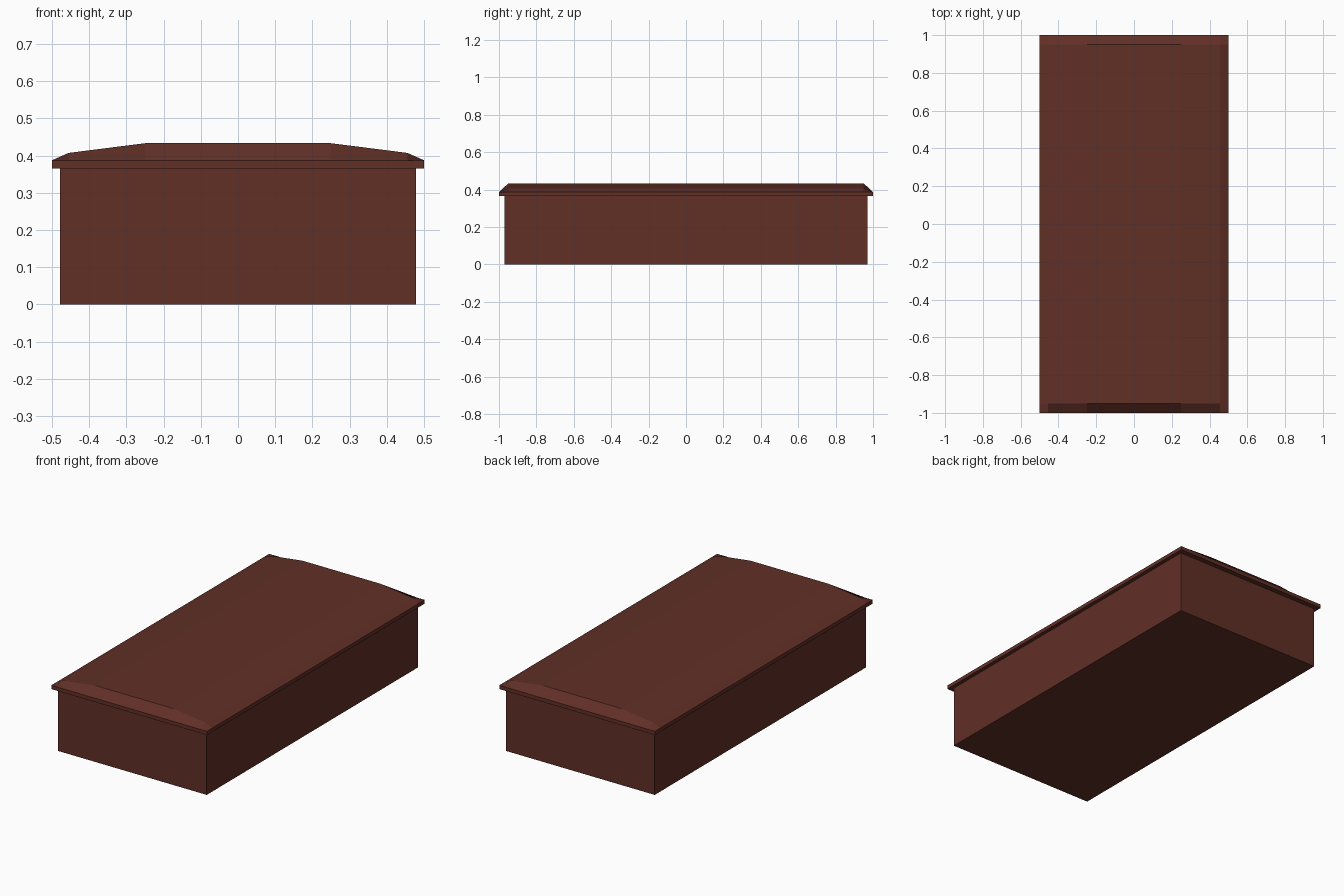
import bpy, bmesh

if "Cube" in bpy.data.objects:
    bpy.data.objects.remove(bpy.data.objects["Cube"])

wood = bpy.data.materials.new("dark red wood")
wood.diffuse_color = (0.119, 0.029, 0.0195, 1)
wood.use_nodes = True
wood.node_tree.nodes["Principled BSDF"].inputs["Base Color"].default_value = wood.diffuse_color

BX, BY = 0.478, 0.97      # body half size
LX, LY = 0.5, 1.0         # lid half size
Z_LIP, Z_RIM = 0.365, 0.387


def finish(bm, name):
    bmesh.ops.remove_doubles(bm, verts=bm.verts, dist=1e-5)
    bmesh.ops.recalc_face_normals(bm, faces=bm.faces)
    me = bpy.data.meshes.new(name)
    bm.to_mesh(me)
    bm.free()
    me.materials.append(wood)
    ob = bpy.data.objects.new(name, me)
    bpy.context.collection.objects.link(ob)
    return ob


def ring(bm, hx, hy, z):
    return [bm.verts.new((sx * hx, sy * hy, z))
            for sx, sy in ((-1, -1), (1, -1), (1, 1), (-1, 1))]


def bridge(bm, a, b):
    n = len(a)
    for i in range(n):
        bm.faces.new((a[i], a[(i + 1) % n], b[(i + 1) % n], b[i]))


# Body: box closed by the lid
bm = bmesh.new()
low, high = ring(bm, BX, BY, 0), ring(bm, BX, BY, Z_LIP)
bridge(bm, low, high)
bm.faces.new(low[::-1])
finish(bm, "chest_body")

# Lid: arched top profile sloping down to the rim at both ends
bm = bmesh.new()
profile = [(-LX, Z_RIM), (-0.455, 0.407), (-0.25, 0.433),
           (0.25, 0.433), (0.455, 0.407), (LX, Z_RIM)]
rows = []
for y in (-LY, -0.95, 0.95, LY):
    end = abs(y) == LY
    rows.append([bm.verts.new((x, y, Z_RIM if end else z)) for x, z in profile])
for a, b in zip(rows, rows[1:]):
    for i in range(len(profile) - 1):
        bm.faces.new((a[i], a[i + 1], b[i + 1], b[i]))

# Rim band dropped from the outer border
border = [e for e in bm.edges if e.is_boundary]
ext = bmesh.ops.extrude_edge_only(bm, edges=border)["geom"]
for v in ext:
    if isinstance(v, bmesh.types.BMVert):
        v.co.z = Z_LIP

# Underside lip between rim and body
bridge(bm, ring(bm, LX, LY, Z_LIP), ring(bm, BX, BY, Z_LIP))
finish(bm, "chest_lid")
